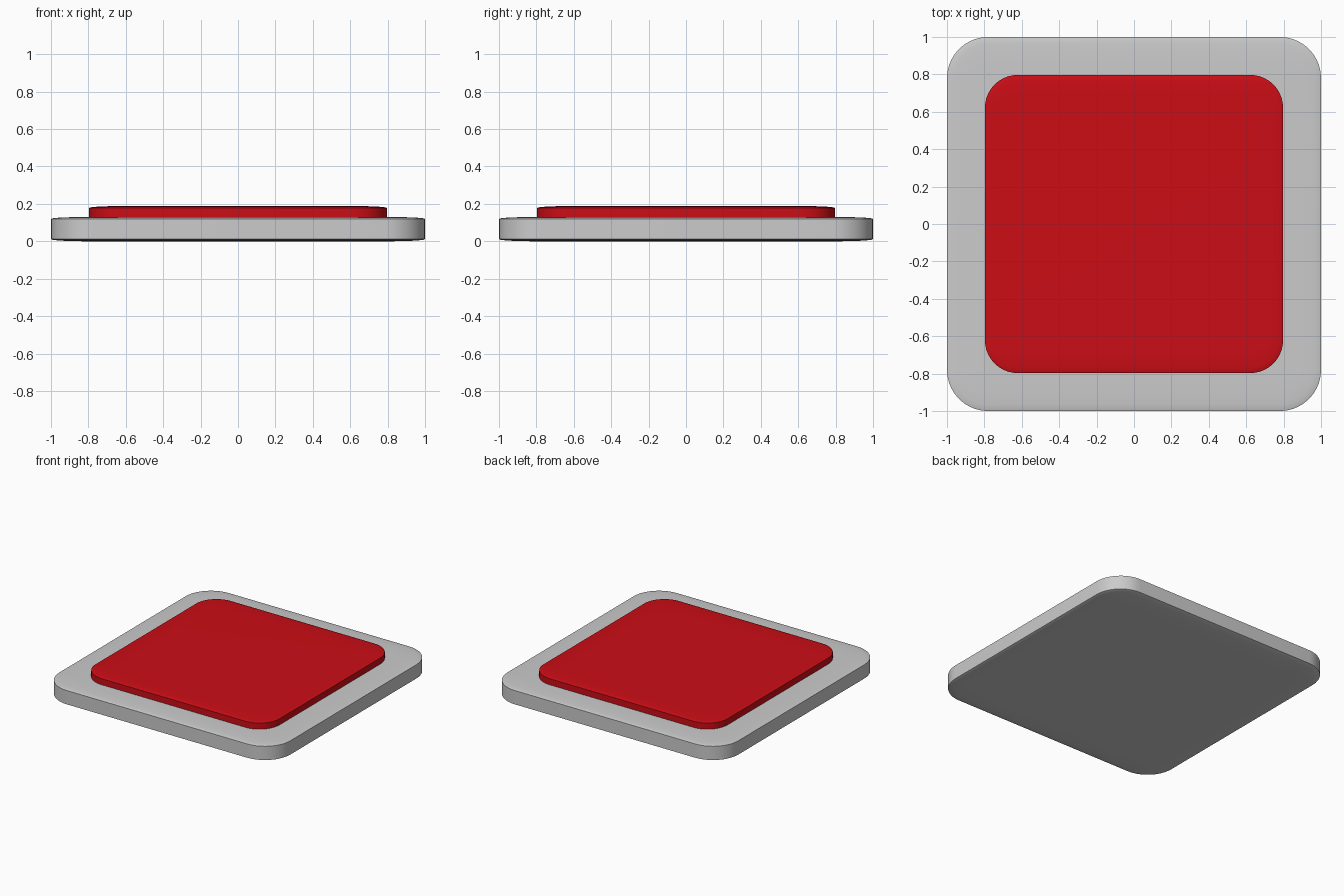
import bpy, bmesh, math

if "Cube" in bpy.data.objects:
    bpy.data.objects.remove(bpy.data.objects["Cube"])


def rounded_square(half, radius, z, segments=10):
    """Outline points of a square with rounded corners."""
    points = []
    for corner in range(4):
        start = corner * math.pi / 2
        cx = (half - radius) * (1 if corner in (0, 3) else -1)
        cy = (half - radius) * (1 if corner in (0, 1) else -1)
        for i in range(segments + 1):
            a = start + math.pi / 2 * i / segments
            points.append((cx + radius * math.cos(a), cy + radius * math.sin(a), z))
    return points


def slab(name, half, radius, profile, color=None):
    """Loft rounded squares through (inset, z) steps and cap both ends."""
    bm = bmesh.new()
    rings = [[bm.verts.new(p) for p in rounded_square(half - d, radius - d, z)]
             for d, z in profile]
    for low, high in zip(rings, rings[1:]):
        n = len(low)
        for i in range(n):
            j = (i + 1) % n
            bm.faces.new((low[i], low[j], high[j], high[i]))
    bm.faces.new(rings[0][::-1])
    bm.faces.new(rings[-1])
    mesh = bpy.data.meshes.new(name)
    bm.to_mesh(mesh)
    bm.free()
    obj = bpy.data.objects.new(name, mesh)
    bpy.context.collection.objects.link(obj)
    if color:
        mat = bpy.data.materials.new(name + "_color")
        mat.diffuse_color = color
        mat.use_nodes = True
        mat.node_tree.nodes["Principled BSDF"].inputs["Base Color"].default_value = mat.diffuse_color
        mesh.materials.append(mat)
    bpy.ops.object.select_all(action='DESELECT')
    obj.select_set(True)
    bpy.context.view_layer.objects.active = obj
    bpy.ops.object.shade_smooth_by_angle(angle=math.radians(30))
    return obj


def crown(width, z_edge, z_flat, steps=5):
    """Gently curved rim rising from the wall edge to the flat face."""
    return [(width * (1 - math.cos(t)), z_edge + (z_flat - z_edge) * math.sin(t))
            for t in (math.pi / 2 * i / steps for i in range(steps + 1))]


# Grey base plate, softly crowned above and below
slab("base_plate", 1.0, 0.22,
     crown(0.19, 0.012, 0.0)[::-1] + crown(0.19, 0.12, 0.13))

# Red raised pad on top
slab("raised_pad", 0.797, 0.175,
     [(0.0, 0.115)] + crown(0.15, 0.178, 0.188), (0.6, 0.004, 0.008, 1))
